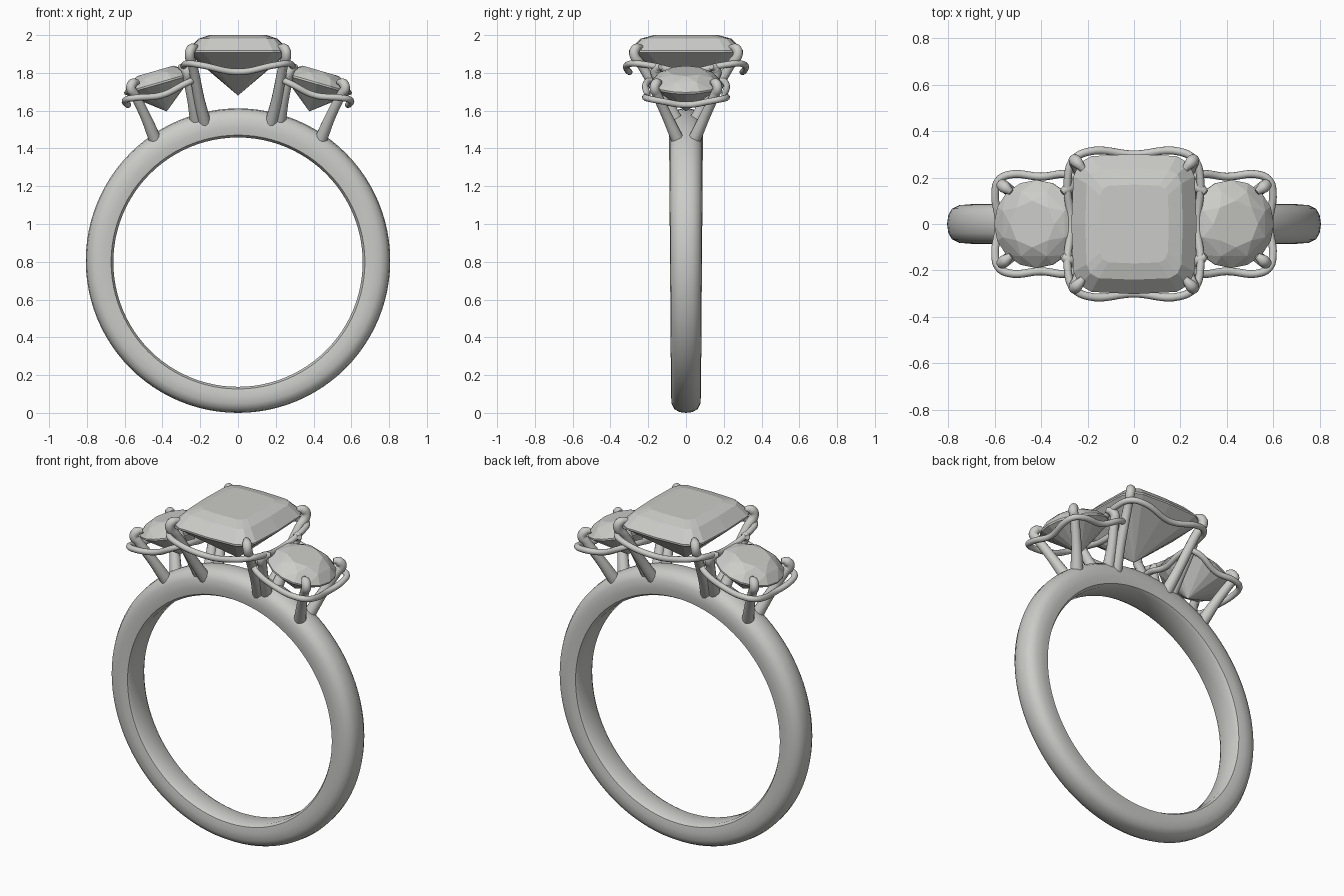
import bpy
import bmesh
from math import sin, cos, pi, radians, copysign
from mathutils import Matrix, Vector

cube = bpy.data.objects.get("Cube")
if cube:
    bpy.data.objects.remove(cube, do_unlink=True)


def material(name, rgb):
    m = bpy.data.materials.new(name)
    m.use_nodes = True
    m.diffuse_color = (*rgb, 1)
    m.node_tree.nodes["Principled BSDF"].inputs["Base Color"].default_value = (*rgb, 1)
    return m


SILVER = material("pale_grey", (0.6, 0.6, 0.58))


def add_object(name, data):
    obj = bpy.data.objects.new(name, data)
    bpy.context.collection.objects.link(obj)
    data.materials.append(SILVER)
    return obj


def select_only(obj):
    bpy.ops.object.select_all(action='DESELECT')
    obj.select_set(True)
    bpy.context.view_layer.objects.active = obj


def rod(name, points, radii, cyclic=False):
    """Round wire through the points, turned into a smooth mesh."""
    curve = bpy.data.curves.new(name, 'CURVE')
    curve.dimensions = '3D'
    curve.bevel_depth = 1
    curve.bevel_resolution = 4
    curve.resolution_u = 8
    curve.use_fill_caps = True
    spline = curve.splines.new('BEZIER')
    spline.bezier_points.add(len(points) - 1)
    spline.use_cyclic_u = cyclic
    for bp, co, r in zip(spline.bezier_points, points, radii):
        bp.co = co
        bp.radius = r
        bp.handle_left_type = bp.handle_right_type = 'AUTO'
    obj = add_object(name, curve)
    select_only(obj)
    bpy.ops.object.convert(target='MESH')
    bpy.ops.object.shade_smooth_by_angle(angle=radians(60))


def ring(hx, hy, h, n, phase=0, power=2):
    """Points on a superellipse; a higher power is more square."""
    pts = []
    for i in range(n):
        a = 2 * pi * (i + phase) / n
        c, s = cos(a), sin(a)
        pts.append((hx * copysign(abs(c) ** (2 / power), c),
                    hy * copysign(abs(s) ** (2 / power), s), h))
    return pts


def gem(name, points, frame):
    """Faceted stone as the convex hull of its rings."""
    bm = bmesh.new()
    for p in points:
        bm.verts.new(frame @ Vector(p))
    bmesh.ops.convex_hull(bm, input=bm.verts[:])
    bmesh.ops.dissolve_limit(bm, angle_limit=radians(1),
                             verts=bm.verts[:], edges=bm.edges[:])
    bmesh.ops.recalc_face_normals(bm, faces=bm.faces[:])
    mesh = bpy.data.meshes.new(name)
    bm.to_mesh(mesh)
    bm.free()
    add_object(name, mesh)


def gallery_wire(name, a, b, top, sag, frame):
    """Closed wire around the prongs, dipping in the middle of each side."""
    quarter = [(a, 0, top - sag), (a * 1.05, b * 0.66, top - sag * 0.2),
               (a * 0.96, b * 0.92, top), (a * 0.72, b * 1.04, top - sag * 0.2),
               (0, b, top - sag)]
    right = [(x, -y, z) for x, y, z in quarter[:0:-1]] + quarter
    left = [(-x, y, z) for x, y, z in right[-2:0:-1]]
    loop = [frame @ Vector(p) for p in right + left]
    rod(name, loop, [0.017] * len(loop), True)


# Band: rounded outside, flat inside, slightly wider at the top
half = [(0.66, 0.062), (0.672, 0.083), (0.71, 0.09), (0.755, 0.086),
        (0.785, 0.07), (0.801, 0.04), (0.806, 0)]
profile = half + [(r, -y) for r, y in half[-2::-1]]
SEGMENTS = 96
bm = bmesh.new()
rows = []
for i in range(SEGMENTS):
    a = 2 * pi * i / SEGMENTS
    width = 0.94 + 0.06 * cos(a)
    rows.append([bm.verts.new((r * sin(a), y * width,
                               0.798 + 0.008 * (r - 0.66) / 0.146 + r * cos(a)))
                 for r, y in profile])
for i in range(SEGMENTS):
    p, q = rows[i], rows[(i + 1) % SEGMENTS]
    for j in range(len(profile)):
        k = (j + 1) % len(profile)
        bm.faces.new((p[j], p[k], q[k], q[j]))
bmesh.ops.recalc_face_normals(bm, faces=bm.faces[:])
band_mesh = bpy.data.meshes.new("band")
bm.to_mesh(band_mesh)
bm.free()
select_only(add_object("band", band_mesh))
bpy.ops.object.shade_smooth_by_angle(angle=radians(40))

# Centre stone and its wire
centre = Matrix.Translation((0, 0, 1.915))
gem("centre_stone",
    ring(0.15, 0.17, 0.085, 16, power=6) + ring(0.21, 0.24, 0.066, 16, power=6)
    + ring(0.27, 0.302, 0.004, 16, power=5) + ring(0.27, 0.302, -0.006, 16, power=5)
    + [(0, 0, -0.235)], centre)
gallery_wire("centre_wire", 0.272, 0.3, -0.065, 0.045, centre)

# Prong paths in the +x, +y quarter, each ending in a claw over its stone
PRONGS = {
    "centre_prong": [(0.175, 0.055, 1.53), (0.205, 0.13, 1.66), (0.24, 0.235, 1.84),
                     (0.256, 0.275, 1.9), (0.246, 0.266, 1.928), (0.218, 0.235, 1.936)],
    "outer_prong": [(0.44, 0.045, 1.45), (0.49, 0.1, 1.57), (0.55, 0.155, 1.69),
                    (0.567, 0.167, 1.72), (0.556, 0.157, 1.745), (0.53, 0.137, 1.752)],
    "inner_prong": [(0.22, 0.045, 1.54), (0.24, 0.1, 1.65), (0.265, 0.15, 1.77),
                    (0.27, 0.162, 1.8), (0.284, 0.155, 1.824), (0.31, 0.135, 1.832)],
}
RADII = [0.034, 0.028, 0.025, 0.026, 0.026, 0.014]

for side, sx in (("left", 1), ("right", -1)):
    # Side stones lean outwards
    frame = (Matrix.Translation((0.42 * sx, 0, 1.745))
             @ Matrix.Rotation(radians(16) * sx, 4, 'Y'))
    gem(side + "_side_stone",
        ring(0.1, 0.1, 0.068, 8) + ring(0.15, 0.15, 0.045, 8, 0.5)
        + ring(0.19, 0.19, 0.004, 16) + ring(0.19, 0.19, -0.006, 16)
        + [(0, 0, -0.155)], frame)
    gallery_wire(side + "_side_wire", 0.188, 0.204, -0.035, 0.03, frame)
    for end, sy in (("front", -1), ("back", 1)):
        for name, path in PRONGS.items():
            rod(f"{end}_{side}_{name}",
                [(x * sx, y * sy, z) for x, y, z in path], RADII)
